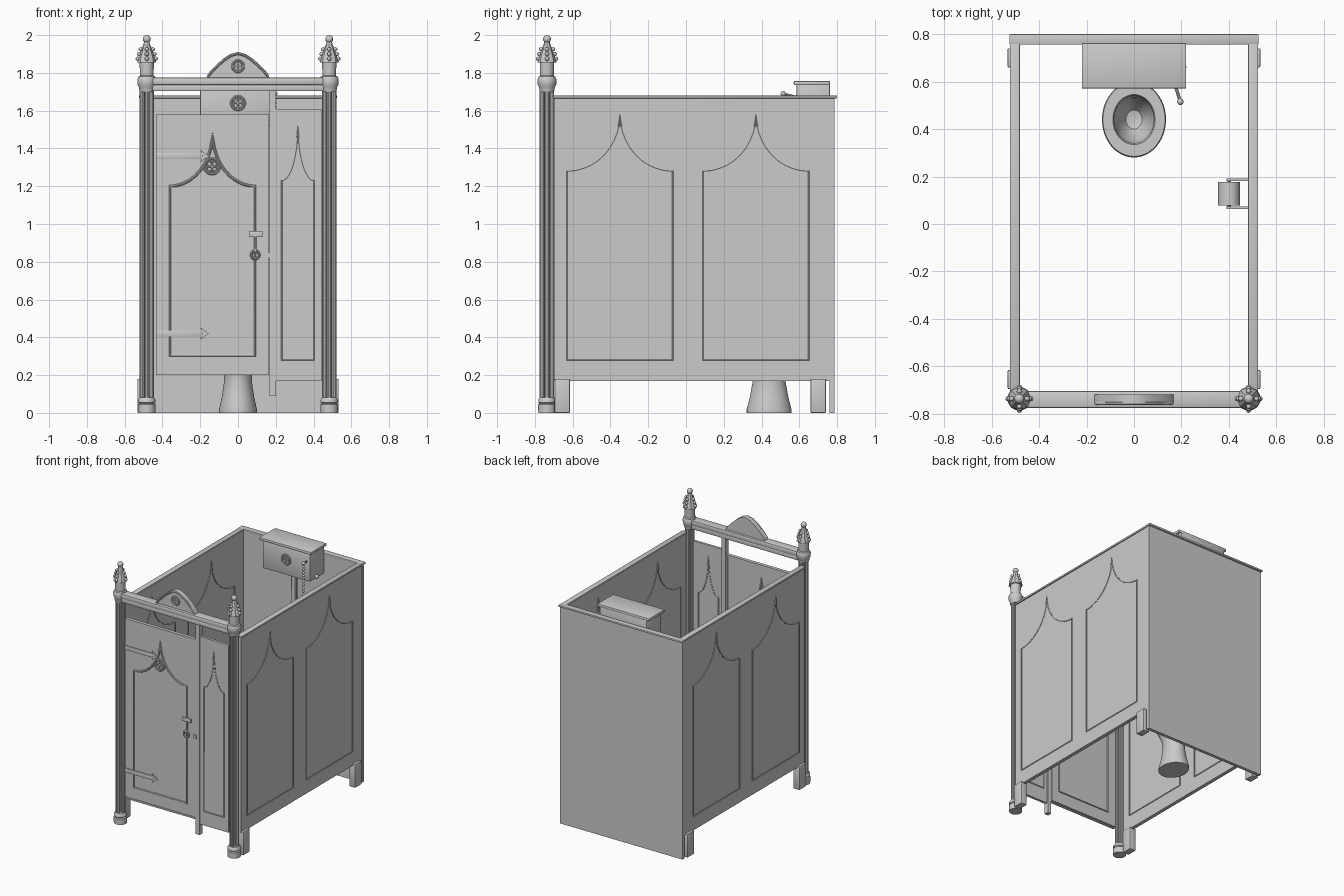
import bpy, bmesh, math
from mathutils import Vector

if "Cube" in bpy.data.objects:
    bpy.data.objects.remove(bpy.data.objects["Cube"])

grey = bpy.data.materials.new("plain grey")
grey.diffuse_color = (0.6, 0.6, 0.6, 1)
grey.use_nodes = True
grey.node_tree.nodes["Principled BSDF"].inputs["Base Color"].default_value = grey.diffuse_color


def finish(ob, angle=35):
    ob.data.materials.clear()
    ob.data.materials.append(grey)
    bpy.ops.object.select_all(action='DESELECT')
    ob.select_set(True)
    bpy.context.view_layer.objects.active = ob
    bpy.ops.object.shade_smooth_by_angle(angle=math.radians(angle))
    return ob


def from_bmesh(name, bm, angle=35):
    bmesh.ops.recalc_face_normals(bm, faces=bm.faces)
    me = bpy.data.meshes.new(name)
    bm.to_mesh(me)
    bm.free()
    ob = bpy.data.objects.new(name, me)
    bpy.context.collection.objects.link(ob)
    return finish(ob, angle)


def box(name, x0, x1, y0, y1, z0, z1, bevel=0.0):
    bm = bmesh.new()
    bmesh.ops.create_cube(bm, size=1)
    for v in bm.verts:
        v.co = Vector(((x0 + x1) / 2 + v.co.x * (x1 - x0),
                       (y0 + y1) / 2 + v.co.y * (y1 - y0),
                       (z0 + z1) / 2 + v.co.z * (z1 - z0)))
    if bevel:
        bmesh.ops.bevel(bm, geom=bm.edges[:], offset=bevel, segments=2, profile=0.5, affect='EDGES')
    return from_bmesh(name, bm)


def lathe(name, profile, cx, cy, sx=1, sy=1, n=24, closed=False, angle=35):
    bm = bmesh.new()
    rings = [[bm.verts.new((cx + r * sx * math.cos(2 * math.pi * i / n),
                            cy + r * sy * math.sin(2 * math.pi * i / n), z)) for i in range(n)]
             for r, z in profile]
    pairs = list(zip(rings, rings[1:])) + ([(rings[-1], rings[0])] if closed else [])
    for a, b in pairs:
        for i in range(n):
            j = (i + 1) % n
            bm.faces.new((a[i], a[j], b[j], b[i]))
    bmesh.ops.remove_doubles(bm, verts=bm.verts, dist=1e-5)
    return from_bmesh(name, bm, angle)


def prism(name, pts, y0, y1):
    """Outline in x, z pushed from y0 to y1."""
    bm = bmesh.new()
    f = bm.faces.new([bm.verts.new((x, y0, z)) for x, z in pts])
    ext = bmesh.ops.extrude_face_region(bm, geom=[f])
    for v in ext['geom']:
        if isinstance(v, bmesh.types.BMVert):
            v.co.y = y1
    return from_bmesh(name, bm)


def tube(name, pts, r, cyclic=False, res=3):
    cu = bpy.data.curves.new(name, 'CURVE')
    cu.dimensions = '3D'
    cu.bevel_depth, cu.bevel_resolution, cu.use_fill_caps = r, res, True
    sp = cu.splines.new('POLY')
    sp.points.add(len(pts) - 1)
    for p, co in zip(sp.points, pts):
        p.co = (*co, 1)
    sp.use_cyclic_u = cyclic
    ob = bpy.data.objects.new(name, cu)
    bpy.context.collection.objects.link(ob)
    bpy.ops.object.select_all(action='DESELECT')
    ob.select_set(True)
    bpy.context.view_layer.objects.active = ob
    bpy.ops.object.convert(target='MESH')
    return finish(bpy.context.view_layer.objects.active)


def balls(name, items):
    bm = bmesh.new()
    for co, r in items:
        res = bmesh.ops.create_uvsphere(bm, u_segments=12, v_segments=8, radius=r)
        bmesh.ops.translate(bm, verts=res['verts'], vec=co)
    return from_bmesh(name, bm, 60)


def arch(c, w, z0, zs, zp):
    """Panel outline with a flared pointed top."""
    half = [(w * (1 - math.sin(t)), zp - (zp - zs) * math.cos(t))
            for t in (math.pi / 2 * i / 10 for i in range(11))]
    return ([(c - w, z0), (c + w, z0)] + [(c + u, z) for u, z in half]
            + [(c - u, z) for u, z in reversed(half[:-1])])


def circle(x, y, z, r, n=20):
    return [(x + r * math.cos(2 * math.pi * i / n), y, z + r * math.sin(2 * math.pi * i / n)) for i in range(n)]


def rosette(name, x, y, z, r):
    tube(name + "_rim", circle(x, y, z, r * 0.86), r * 0.15, True)
    for i in range(4):
        a = math.pi / 4 + i * math.pi / 2
        tube(name + "_lobe", circle(x + r * 0.4 * math.cos(a), y, z + r * 0.4 * math.sin(a), r * 0.3, 12),
             r * 0.1, True, 2)
    balls(name + "_centre", [((x, y, z), r * 0.16)])


# Walls, caps and legs
box("back_wall", -0.52, 0.52, 0.76, 0.785, 0, 1.67)
box("back_cap", -0.525, 0.525, 0.755, 0.80, 1.665, 1.68, 0.004)
for s, side in ((-1, "left"), (1, "right")):
    def sx(a, b):
        return sorted((s * a, s * b))
    box(side + "_wall", *sx(0.487, 0.515), -0.70, 0.765, 0.17, 1.67)
    box(side + "_cap", *sx(0.48, 0.523), -0.705, 0.765, 1.665, 1.68, 0.004)
    for y in (-0.655, 0.70):
        box(side + "_leg", *sx(0.48, 0.532), y - 0.04, y + 0.04, 0, 0.18, 0.004)
    for c in (-0.35, 0.37):
        for x in (0.487, 0.515):
            tube(side + "_wall_moulding", [(s * x, y, z) for y, z in arch(c, 0.28, 0.28, 1.28, 1.58)],
                 0.005, True, 1)

# Corner posts with clustered shafts and finials
PY = -0.736
for s, side in ((-1, "left"), (1, "right")):
    px = s * 0.483
    lathe(side + "_post_base", [(0, 0), (0.046, 0), (0.047, 0.045), (0.04, 0.05), (0.046, 0.056),
                                (0.046, 0.07), (0.038, 0.082), (0, 0.082)], px, PY)
    for dx, dy in ((1, 0), (-1, 0), (0, 1), (0, -1)):
        tube(side + "_post_shaft", [(px + dx * 0.026, PY + dy * 0.026, z) for z in (0.07, 1.715)], 0.013)
    tube(side + "_post_core", [(px, PY, 0.07), (px, PY, 1.715)], 0.013)
    lathe(side + "_capital", [(0, 1.70), (0.038, 1.70), (0.042, 1.725), (0.049, 1.737), (0.05, 1.765),
                              (0.044, 1.78), (0.036, 1.785), (0.038, 1.858), (0, 1.858)], px, PY)
    lathe(side + "_spire", [(0, 1.855), (0.05, 1.855), (0.045, 1.88), (0.018, 1.95), (0.012, 1.975),
                            (0, 1.975)], px, PY, n=8, angle=20)
    knobs = [((px, PY, 1.979), 0.021), ((px, PY, 1.952), 0.017)]
    for i in range(4):
        a = i * math.pi / 2
        for d, z in ((0.048, 1.875), (0.041, 1.9), (0.032, 1.925)):
            knobs.append(((px + d * math.cos(a), PY + d * math.sin(a), z), 0.011))
    balls(side + "_finial_knobs", knobs)

# Top beam and pediment
box("top_beam_upper", -0.455, 0.455, -0.775, -0.703, 1.735, 1.775, 0.01)
box("top_beam_lower", -0.455, 0.455, -0.766, -0.71, 1.703, 1.738, 0.006)
right = [(0.168, 1.77), (0.16, 1.792), (0.12, 1.835), (0.08, 1.872), (0.04, 1.899)]
ped = right + [(0, 1.91)] + [(-x, z) for x, z in reversed(right)]
prism("pediment", ped, -0.755, -0.718)
tube("pediment_rim", [(x * 0.96, -0.755, 1.77 + (z - 1.77) * 0.95) for x, z in ped], 0.008, True)
rosette("pediment_rosette", 0, -0.757, 1.835, 0.036)

# Door with moulding and frame
box("door", -0.435, 0.165, -0.748, -0.722, 0.20, 1.58)
box("door_bottom_rail", -0.43, 0.16, -0.753, -0.717, 0.203, 0.215)
box("door_latch_stile", 0.15, 0.16, -0.751, -0.719, 0.21, 1.57)
for y in (-0.748, -0.722):
    tube("door_moulding", [(x, y, z) for x, z in arch(-0.135, 0.225, 0.305, 1.20, 1.48)], 0.008, True)
rosette("door_rosette", -0.138, -0.754, 1.305, 0.047)

# Strap hinges with pointed ends
for z in (1.36, 0.42):
    box("hinge_strap", -0.435, -0.19, -0.757, -0.745, z - 0.016, z + 0.016, 0.003)
    prism("hinge_point", [(-0.20, z - 0.034), (-0.155, z), (-0.20, z + 0.034), (-0.188, z)], -0.758, -0.745)

# Latch and ring handle
box("latch_plate", 0.058, 0.13, -0.758, -0.745, 0.93, 0.96, 0.003)
tube("latch_bar", [(0.093, -0.752, 0.85), (0.093, -0.752, 0.94)], 0.006)
tube("ring_handle", circle(0.091, -0.757, 0.836, 0.021), 0.007, True)
balls("handle_boss", [((0.091, -0.752, 0.858), 0.012)])
box("strike_plate", 0.155, 0.175, -0.758, -0.74, 0.82, 0.85)

# Fixed front panel and door post
box("door_post", 0.168, 0.20, -0.752, -0.717, 0.09, 1.705)
box("front_panel", 0.20, 0.443, -0.745, -0.725, 0.17, 1.61)
for y in (-0.745, -0.725):
    tube("front_panel_moulding", [(x, y, z) for x, z in arch(0.317, 0.085, 0.28, 1.23, 1.52)], 0.005, True, 1)

# Toilet bowl and seat
lathe("toilet_bowl", [(0, 0), (0.74, 0), (0.74, 0.02), (0.64, 0.08), (0.54, 0.17), (0.58, 0.24),
                      (0.82, 0.32), (0.95, 0.40), (0.64, 0.40), (0.52, 0.30), (0.25, 0.24), (0, 0.23)],
      0, 0.44, 0.135, 0.16, 40)
lathe("toilet_seat", [(0.63, 0.40), (0.97, 0.40), (1, 0.41), (0.97, 0.425), (0.66, 0.425), (0.62, 0.412)],
      0, 0.44, 0.135, 0.16, 40, True)

# Cistern, flush pipe, lever and pull chain
box("cistern", -0.20, 0.20, 0.585, 0.762, 1.52, 1.74, 0.006)
box("cistern_lid", -0.22, 0.22, 0.57, 0.762, 1.735, 1.757, 0.006)
rosette("cistern_rosette", 0, 0.582, 1.64, 0.042)
tube("flush_pipe", [(0, 0.68, 1.53), (0, 0.68, 0.40), (0, 0.66, 0.35), (0, 0.62, 0.33), (0, 0.53, 0.33)], 0.022)
tube("flush_lever", [(0.172, 0.59, 1.67), (0.195, 0.515, 1.69)], 0.007)
balls("valve_knob", [((0.205, 0.66, 1.535), 0.016)])
balls("pull_chain", [((0.195, 0.515, 1.69), 0.014)]
      + [((0.195, 0.515, 1.665 - i * 0.024), 0.009) for i in range(20)])
tube("chain_handle", [(0.195, 0.515, 1.21), (0.195, 0.515, 1.12)], 0.013)

# Paper roll and holder
tube("paper_roll", [(0.40, 0.078, 0.70), (0.40, 0.176, 0.70)], 0.046, res=6)
tube("roll_spindle", [(0.40, 0.065, 0.70), (0.40, 0.19, 0.70)], 0.008)
for y in (0.068, 0.186):
    box("roll_arm", 0.39, 0.49, y - 0.005, y + 0.005, 0.685, 0.715)
